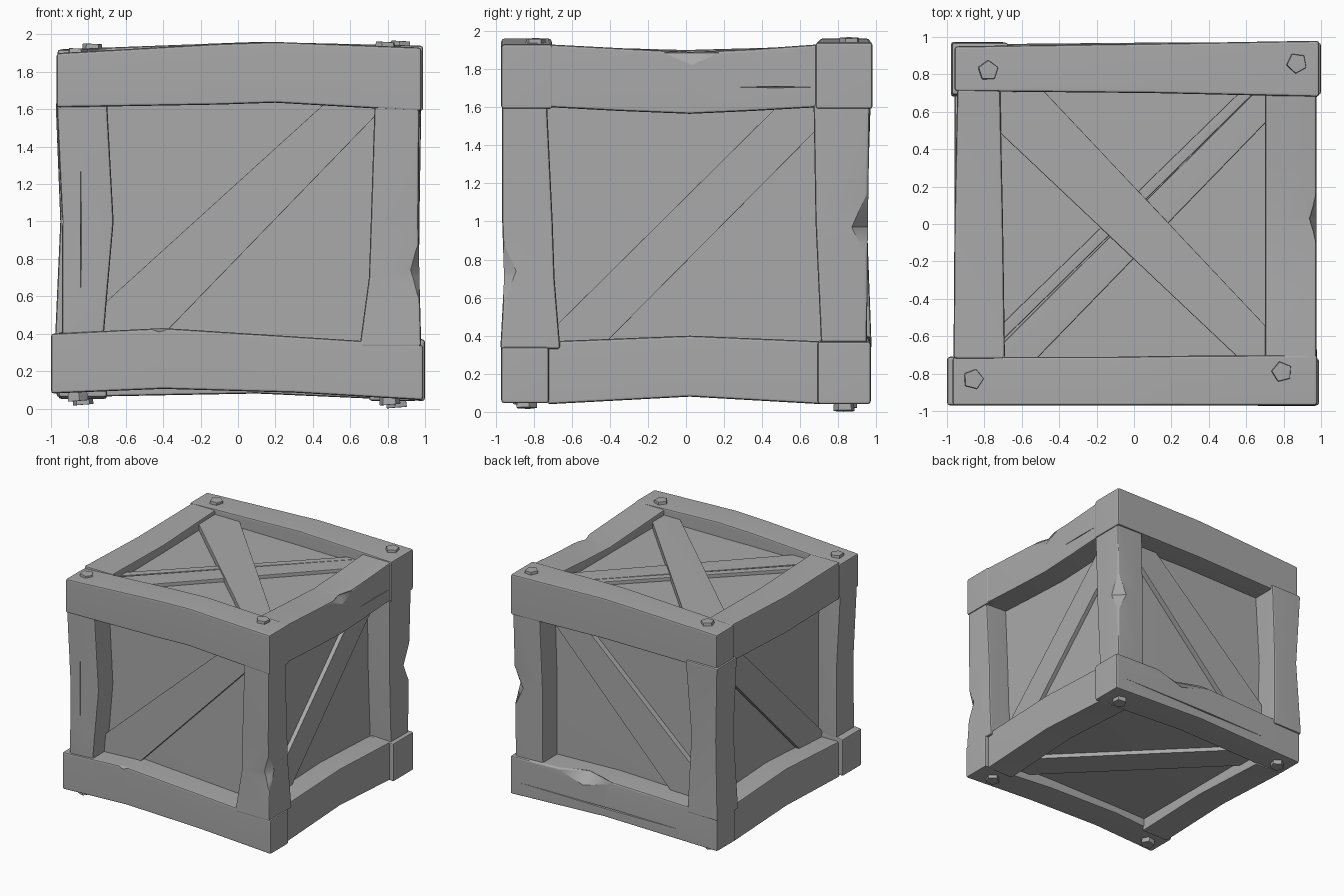
import bpy, bmesh, math
from mathutils import Vector, Matrix

if "Cube" in bpy.data.objects:
    bpy.data.objects.remove(bpy.data.objects["Cube"], do_unlink=True)

GREY = (0.4, 0.4, 0.4, 1)
grey = bpy.data.materials.new("plain_grey")
grey.use_nodes = True
grey.diffuse_color = GREY
grey.node_tree.nodes["Principled BSDF"].inputs["Base Color"].default_value = GREY


def make(name, bm):
    bmesh.ops.recalc_face_normals(bm, faces=bm.faces)
    mesh = bpy.data.meshes.new(name)
    bm.to_mesh(mesh)
    bm.free()
    mesh.materials.append(grey)
    ob = bpy.data.objects.new(name, mesh)
    bpy.context.collection.objects.link(ob)
    return ob


def activate(ob):
    bpy.ops.object.select_all(action='DESELECT')
    ob.select_set(True)
    bpy.context.view_layer.objects.active = ob


def finish(ob, bevel, chips=()):
    """Round the edges, cut the chips and cracks, then shade."""
    activate(ob)
    mod = ob.modifiers.new("soft_edges", 'BEVEL')
    mod.width, mod.segments, mod.limit_method = bevel, 2, 'ANGLE'
    mod.angle_limit = math.radians(40)
    bpy.ops.object.modifier_apply(modifier=mod.name)
    for centre, size in chips:
        bm = bmesh.new()
        for i in range(3):
            for s in (-1, 1):
                p = Vector(centre)
                p[i] += s * size[i]
                bm.verts.new(p)
        bmesh.ops.convex_hull(bm, input=bm.verts)
        cutter = make("chip_cutter", bm)
        cutter.hide_render = True
        mod = ob.modifiers.new("chip", 'BOOLEAN')
        mod.operation, mod.solver, mod.object = 'DIFFERENCE', 'EXACT', cutter
        activate(ob)
        bpy.ops.object.modifier_apply(modifier=mod.name)
        bpy.data.objects.remove(cutter, do_unlink=True)
    activate(ob)
    bpy.ops.object.shade_smooth_by_angle(angle=math.radians(30))
    # Keep broad faces evenly shaded
    mod = ob.modifiers.new("flat_faces", 'WEIGHTED_NORMAL')
    mod.keep_sharp = True


def beam(name, axis, stations, chips=()):
    """Loft rectangles (t, a_min, a_max, b_min, b_max) along an axis."""
    bm = bmesh.new()
    rings = []
    for t, a0, a1, b0, b1 in stations:
        ring = []
        for a, b in ((a0, b0), (a1, b0), (a1, b1), (a0, b1)):
            p = [a, b]
            p.insert(axis, t)
            ring.append(bm.verts.new(p))
        rings.append(ring)
    for r, q in zip(rings, rings[1:]):
        for i in range(4):
            j = (i + 1) % 4
            bm.faces.new((r[i], r[j], q[j], q[i]))
    bm.faces.new(rings[0])
    bm.faces.new(rings[-1])
    finish(make(name, bm), 0.016, chips)


def brace(name, start, end, normal, w0, w1, depth):
    """Flat tapered plank between two points, standing off a panel."""
    p, q, n = Vector(start), Vector(end), Vector(normal)
    side = n.cross(q - p).normalized()
    bm = bmesh.new()
    for c, w in ((p, w0), (q, w1)):
        for s in (-0.5, 0.5):
            for d in (-0.03, depth):
                bm.verts.new(c + side * w * s + n * d)
    bmesh.ops.convex_hull(bm, input=bm.verts)
    finish(make(name, bm), 0.006)


X, Y, Z = 0, 1, 2
PX, PY, BOTTOM, TOP = 0.765, 0.755, 0.165, 1.835

# Inner box
beam("inner_panels", Z, [(BOTTOM, -PX, PX, -PY, PY), (TOP, -PX, PX, -PY, PY)])

# Front and back rails, full length
beam("top_front_rail", X, [(-0.97, -0.97, -0.71, 1.61, 1.90), (-0.1, -0.97, -0.71, 1.625, 1.95),
                           (0.2, -0.97, -0.705, 1.635, 1.96), (0.98, -0.97, -0.70, 1.59, 1.93)])
beam("top_back_rail", X, [(-0.96, 0.71, 0.95, 1.60, 1.92), (0.1, 0.70, 0.965, 1.61, 1.96),
                          (0.99, 0.68, 0.98, 1.59, 1.94)])
beam("bottom_front_rail", X, [(-1.0, -0.97, -0.71, 0.08, 0.40), (-0.4, -0.97, -0.70, 0.105, 0.43),
                              (0.3, -0.97, -0.70, 0.085, 0.385), (0.99, -0.97, -0.72, 0.045, 0.34)],
     [((-0.42, -0.97, 0.43), (0.08, 0.05, 0.02))])
beam("bottom_back_rail", X, [(-0.97, 0.71, 0.96, 0.06, 0.37), (0.1, 0.71, 0.97, 0.08, 0.40),
                             (1.0, 0.69, 0.97, 0.04, 0.37)],
     [((0.3, 0.98, 0.39), (0.33, 0.1, 0.1)), ((0.0, 0.97, 0.16), (0.93, 0.02, 0.006))])

# Side rails, fitted between them
beam("top_right_rail", Y, [(-0.73, 0.70, 0.975, 1.60, 1.93), (-0.35, 0.70, 0.975, 1.58, 1.91),
                           (0.02, 0.70, 0.975, 1.565, 1.89), (0.35, 0.70, 0.975, 1.58, 1.905),
                           (0.70, 0.70, 0.975, 1.60, 1.93)],
     [((0.98, 0.03, 1.885), (0.045, 0.17, 0.07)), ((0.975, 0.47, 1.705), (0.02, 0.21, 0.004))])
beam("top_left_rail", Y, [(-0.72, -0.965, -0.69, 1.60, 1.92), (0.0, -0.96, -0.70, 1.58, 1.90),
                          (0.72, -0.945, -0.715, 1.60, 1.92)])
beam("bottom_right_rail", Y, [(-0.73, 0.70, 0.96, 0.04, 0.37), (0.02, 0.70, 0.96, 0.08, 0.40),
                              (0.72, 0.70, 0.96, 0.04, 0.37)])
beam("bottom_left_rail", Y, [(-0.73, -0.96, -0.70, 0.06, 0.37), (0.0, -0.96, -0.70, 0.085, 0.41),
                             (0.73, -0.96, -0.70, 0.05, 0.37)])

# Corner posts, slightly warped
beam("front_left_post", Z, [(0.36, -0.94, -0.72, -0.955, -0.71), (0.6, -0.94, -0.70, -0.955, -0.71),
                            (1.0, -0.94, -0.665, -0.95, -0.71), (1.64, -0.97, -0.70, -0.955, -0.72)],
     [((-0.84, -0.953, 0.95), (0.004, 0.015, 0.42)), ((-0.96, -0.83, 1.0), (0.04, 0.3, 0.15))])
beam("front_right_post", Z, [(0.33, 0.65, 0.98, -0.975, -0.66), (0.70, 0.70, 0.97, -0.955, -0.69),
                             (1.0, 0.71, 0.965, -0.965, -0.70), (1.62, 0.73, 0.97, -0.965, -0.73)],
     [((0.985, -0.96, 0.74), (0.065, 0.09, 0.22))])
beam("back_right_post", Z, [(0.34, 0.70, 0.965, 0.71, 0.95), (1.0, 0.70, 0.97, 0.68, 0.955),
                            (1.62, 0.72, 0.98, 0.67, 0.965)],
     [((0.98, 0.96, 0.97), (0.10, 0.10, 0.22))])
beam("back_left_post", Z, [(0.33, -0.98, -0.69, 0.68, 0.975), (1.0, -0.95, -0.71, 0.70, 0.95),
                           (1.64, -0.975, -0.67, 0.69, 0.97)])

# Diagonal braces: one per wall and below
for name, s in (("front", -1), ("back", 1)):
    brace(name + "_brace", (-0.78, s * PY, 0.26), (0.78, s * PY, 1.77), (0, s, 0), 0.36, 0.22, 0.045)
for name, s in (("left", -1), ("right", 1)):
    brace(name + "_brace", (s * PX, -0.8, 0.16), (s * PX, 0.8, 1.76), (s, 0, 0), 0.25, 0.23, 0.035)
brace("bottom_brace", (0.8, -0.8, BOTTOM), (-0.8, 0.8, BOTTOM), (0, 0, -1), 0.26, 0.26, 0.035)

# Crossed top braces, the lower one split along its length
brace("top_upper_brace", (-0.8, 0.8, TOP), (0.8, -0.8, TOP), (0, 0, 1), 0.34, 0.21, 0.05)
for name, c0, c1, w0, w1 in (("top_lower_brace", -0.07, -0.05, 0.19, 0.15),
                             ("top_lower_brace_strip", 0.13, 0.095, 0.065, 0.055)):
    brace(name, (-0.8 - c0 / 2, -0.8 + c0 / 2, TOP), (0.8 - c1 / 2, 0.8 + c1 / 2, TOP),
          (0, 0, 1), w0, w1, 0.03)


# Five-sided bolt heads at the corners
def bolt(name, x, y, z, turn, tilt):
    bm = bmesh.new()
    place = (Matrix.Translation((x, y, z)) @ Matrix.Rotation(tilt, 4, 'Y')
             @ Matrix.Rotation(turn, 4, 'Z'))
    bmesh.ops.create_cone(bm, cap_ends=True, segments=5, radius1=0.06, radius2=0.055,
                          depth=0.06, matrix=place)
    finish(make(name, bm), 0.004)


for i, (x, y, z) in enumerate(((-0.78, 0.82, 1.92), (0.87, 0.86, 1.935),
                               (-0.86, -0.83, 1.895), (0.79, -0.79, 1.93))):
    bolt(f"top_bolt_{i + 1}", x, y, z, 0.5 * i, 0.05)
for i, (x, y, z) in enumerate(((-0.83, 0.84, 0.05), (0.85, 0.83, 0.035),
                               (-0.86, -0.85, 0.07), (0.81, -0.84, 0.05))):
    bolt(f"bottom_bolt_{i + 1}", x, y, z, 0.4 * i, -0.08)
